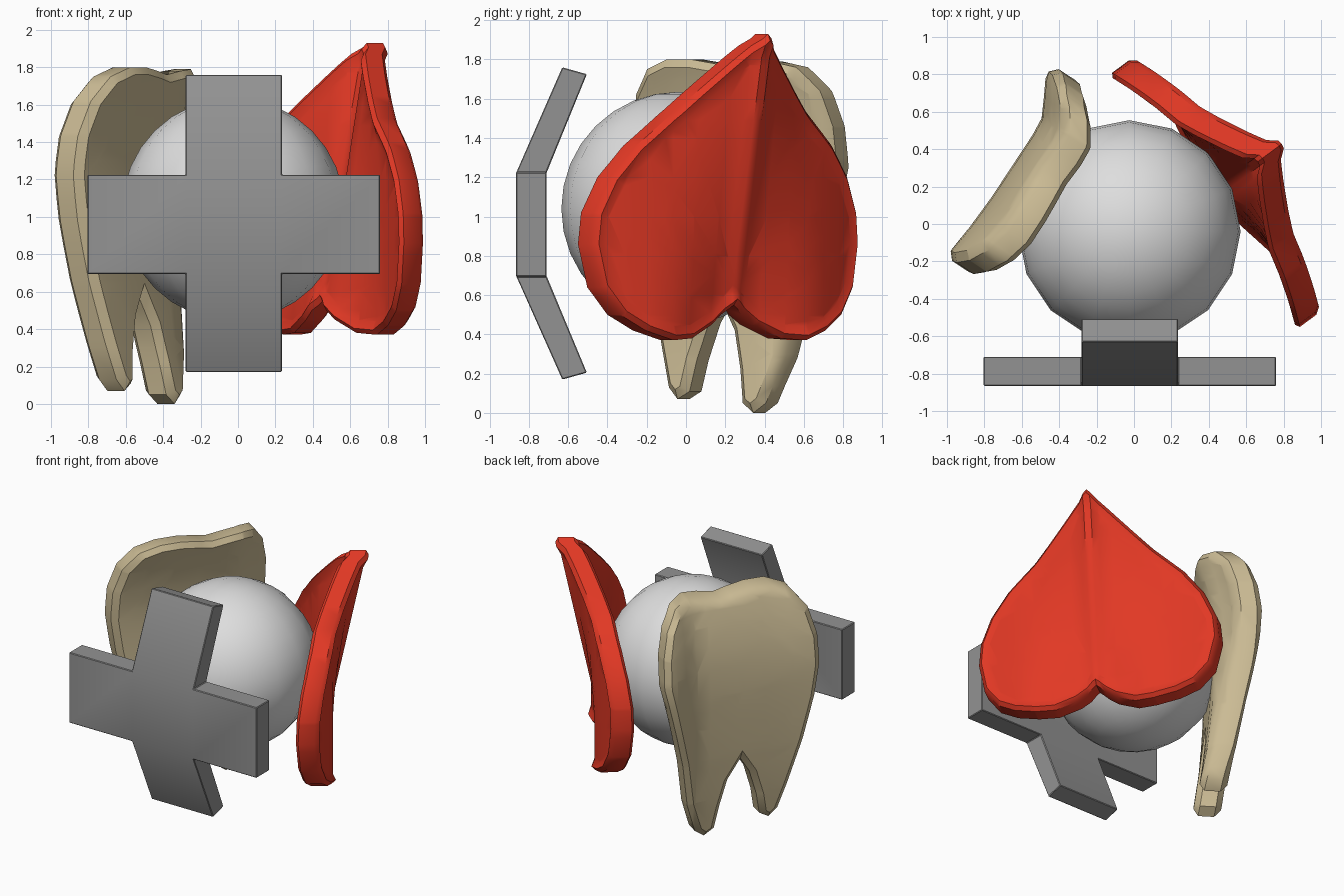
import bpy, bmesh, math
from mathutils import Vector

if "Cube" in bpy.data.objects:
    bpy.data.objects.remove(bpy.data.objects["Cube"])


def material(name, rgb):
    m = bpy.data.materials.new(name)
    m.diffuse_color = (*rgb, 1)
    m.use_nodes = True
    m.node_tree.nodes["Principled BSDF"].inputs["Base Color"].default_value = m.diffuse_color
    return m


RED = material("red", (0.76, 0.04, 0.018))
TAN = material("tan", (0.60, 0.50, 0.30))
LIGHT = material("light grey", (0.73, 0.73, 0.73))
GREY = material("mid grey", (0.29, 0.29, 0.29))


def finish(bm, name, mat, angle=30):
    bmesh.ops.recalc_face_normals(bm, faces=bm.faces[:])
    me = bpy.data.meshes.new(name)
    bm.to_mesh(me)
    bm.free()
    me.materials.append(mat)
    ob = bpy.data.objects.new(name, me)
    bpy.context.collection.objects.link(ob)
    bpy.ops.object.select_all(action='DESELECT')
    ob.select_set(True)
    bpy.context.view_layer.objects.active = ob
    bpy.ops.object.shade_smooth_by_angle(angle=math.radians(angle))
    return ob


def curved_plate(name, mat, outline, depth, across, outward, u_cuts, v_cuts,
                 thick, chamfer, dish=0.0):
    """Flat outline (u, z) cut into a grid, bent by depth(u, z) and thickened."""
    flat = bmesh.new()
    low = thick / 2 - chamfer
    face = flat.faces.new([flat.verts.new((u, v, low)) for u, v in outline])

    def inset(width, height):
        for v in face.verts:
            v.co.z = 0
        face.normal_update()
        bmesh.ops.inset_region(flat, faces=[face], thickness=width,
                               use_boundary=True, use_even_offset=True)
        for v in flat.verts:
            if v.is_boundary:
                v.co.z = low
            elif v in face.verts:
                v.co.z = height

    inset(chamfer, thick / 2)
    if dish:
        rim = list(face.verts)
        inset(0.045, thick / 2 - dish)
        for v in rim:
            if v.is_valid and v not in face.verts:
                v.co.z = thick / 2
        for v in flat.verts:
            if not v.is_boundary and v not in face.verts:
                v.co.z = thick / 2
    bmesh.ops.triangulate(flat, faces=[f for f in flat.faces if len(f.verts) > 4])
    planes = [((c, 0, 0), (1, 0, 0)) for c in u_cuts] + [((0, c, 0), (0, 1, 0)) for c in v_cuts]
    for co, no in planes:
        bmesh.ops.bisect_plane(flat, geom=flat.verts[:] + flat.edges[:] + flat.faces[:],
                               dist=1e-4, plane_co=co, plane_no=no)
    flat.verts.index_update()

    # outer and inner skins joined by the rim
    bm = bmesh.new()
    U, N, Z = Vector((*across, 0)), Vector((*outward, 0)), Vector((0, 0, 1))
    skins = []
    for side in (1, -1):
        skins.append([bm.verts.new(U * v.co.x + Z * v.co.y
                                   + N * (depth(v.co.x, v.co.y) + side * v.co.z))
                      for v in flat.verts])
    for f in flat.faces:
        ids = [v.index for v in f.verts]
        bm.faces.new([skins[0][i] for i in ids])
        bm.faces.new([skins[1][i] for i in reversed(ids)])
    for e in flat.edges:
        if e.is_boundary:
            a, b = (v.index for v in e.verts)
            bm.faces.new((skins[0][a], skins[0][b], skins[1][b], skins[1][a]))
    flat.free()
    return finish(bm, name, mat, 40)


# central ball
bm = bmesh.new()
bmesh.ops.create_uvsphere(bm, u_segments=16, v_segments=16, radius=0.595)
bmesh.ops.translate(bm, verts=bm.verts[:], vec=(-0.025, -0.04, 1.04))
finish(bm, "ball", LIGHT, 60)

# plus-shaped plate with its upper and lower arms bent back
xs = (-0.805, -0.28, 0.235, 0.76)
front = ((-0.63, 0.17), (-0.865, 0.695), (-0.865, 1.225), (-0.63, 1.76))
back = ((-0.505, 0.205), (-0.71, 0.695), (-0.71, 1.225), (-0.505, 1.725))
cells = ((1, 0), (1, 1), (1, 2), (0, 1), (2, 1))
bm = bmesh.new()
grid = {}


def cross_vert(i, j, k):
    if (i, j, k) not in grid:
        grid[i, j, k] = bm.verts.new((xs[i], *(front, back)[k][j]))
    return grid[i, j, k]


for i, j in cells:
    ring = ((i, j), (i + 1, j), (i + 1, j + 1), (i, j + 1))
    for k in (0, 1):
        bm.faces.new([cross_vert(*p, k) for p in ring])
    for n, (di, dj) in enumerate(((0, -1), (1, 0), (0, 1), (-1, 0))):
        if (i + di, j + dj) not in cells:
            a, b = ring[n], ring[(n + 1) % 4]
            bm.faces.new((cross_vert(*a, 0), cross_vert(*b, 0), cross_vert(*b, 1), cross_vert(*a, 1)))
bmesh.ops.recalc_face_normals(bm, faces=bm.faces[:])
edges = [e for e in bm.edges if e.calc_face_angle(0) > 0.7]
bmesh.ops.bevel(bm, geom=edges, offset=0.005, segments=1, affect='EDGES', profile=0.5)
finish(bm, "plus_plate", GREY)


# tooth plate
def tooth_depth(u, z):
    dz = z - 1.15
    d = 0.62 - (0.1 * (dz / 0.55) ** 2 if dz > 0 else 0.085 * (dz / 1.1) ** 2)
    t = min(max((u - 0.15) / 0.3, 0), 1)
    return d + 0.12 * t * t * (3 - 2 * t) + 0.1 * max(-u - 0.4, 0)


tooth = [(0.47, 1.25), (0.465, 1.46), (0.42, 1.64), (0.33, 1.76), (0.22, 1.79),
         (0.10, 1.78), (-0.02, 1.76), (-0.12, 1.78), (-0.25, 1.80), (-0.40, 1.80),
         (-0.54, 1.75), (-0.645, 1.62), (-0.695, 1.43), (-0.70, 1.22), (-0.665, 0.98),
         (-0.59, 0.66), (-0.49, 0.32), (-0.43, 0.13), (-0.37, 0.07), (-0.30, 0.11),
         (-0.27, 0.27), (-0.21, 0.46), (-0.14, 0.57), (-0.05, 0.42), (0.00, 0.22),
         (0.03, 0.05), (0.10, 0.00), (0.17, 0.05), (0.25, 0.28), (0.31, 0.62), (0.40, 0.97)]
curved_plate("tooth_plate", TAN, tooth, tooth_depth, (0.55, 0.835), (-0.835, 0.55),
             (-0.5, -0.3, -0.1, 0.1, 0.2, 0.3, 0.38), (0.3, 0.6, 0.85, 1.1, 1.3, 1.45, 1.6, 1.7),
             thick=0.19, chamfer=0.04)

# folded heart plate, point upwards
S0 = -0.125


def heart_depth(u, z):
    s = abs(u - S0)
    fold = 0.50 + (z - 0.55) * 0.212
    fade = min(max(1 - (s - 0.025) / 0.4, 0), 1)
    ridge = 0.025 * min(max((0.065 - s) / 0.04, 0), 1)
    return 0.62 - 0.25 * s * s + (fold - 0.62) * fade + ridge


half = [(0.12, 1.82), (0.41, 1.54), (0.62, 1.36), (0.75, 1.20), (0.83, 1.02), (0.845, 0.86),
        (0.80, 0.64), (0.70, 0.50), (0.57, 0.42), (0.42, 0.37), (0.28, 0.38), (0.13, 0.45)]
heart = ([(S0, 1.93)] + [(S0 + s, z) for s, z in half] + [(S0, 0.55)]
         + [(S0 - s, z) for s, z in reversed(half)])
steps = (0.025, 0.065, 0.15, 0.3, 0.425, 0.55, 0.68)
curved_plate("heart_plate", RED, heart, heart_depth, (-0.594, 0.804), (0.804, 0.594),
             [S0] + [S0 + k * s for s in steps for k in (1, -1)],
             (0.6, 0.8, 1.0, 1.2, 1.4, 1.6, 1.75), thick=0.16, chamfer=0.025, dish=0.02)
